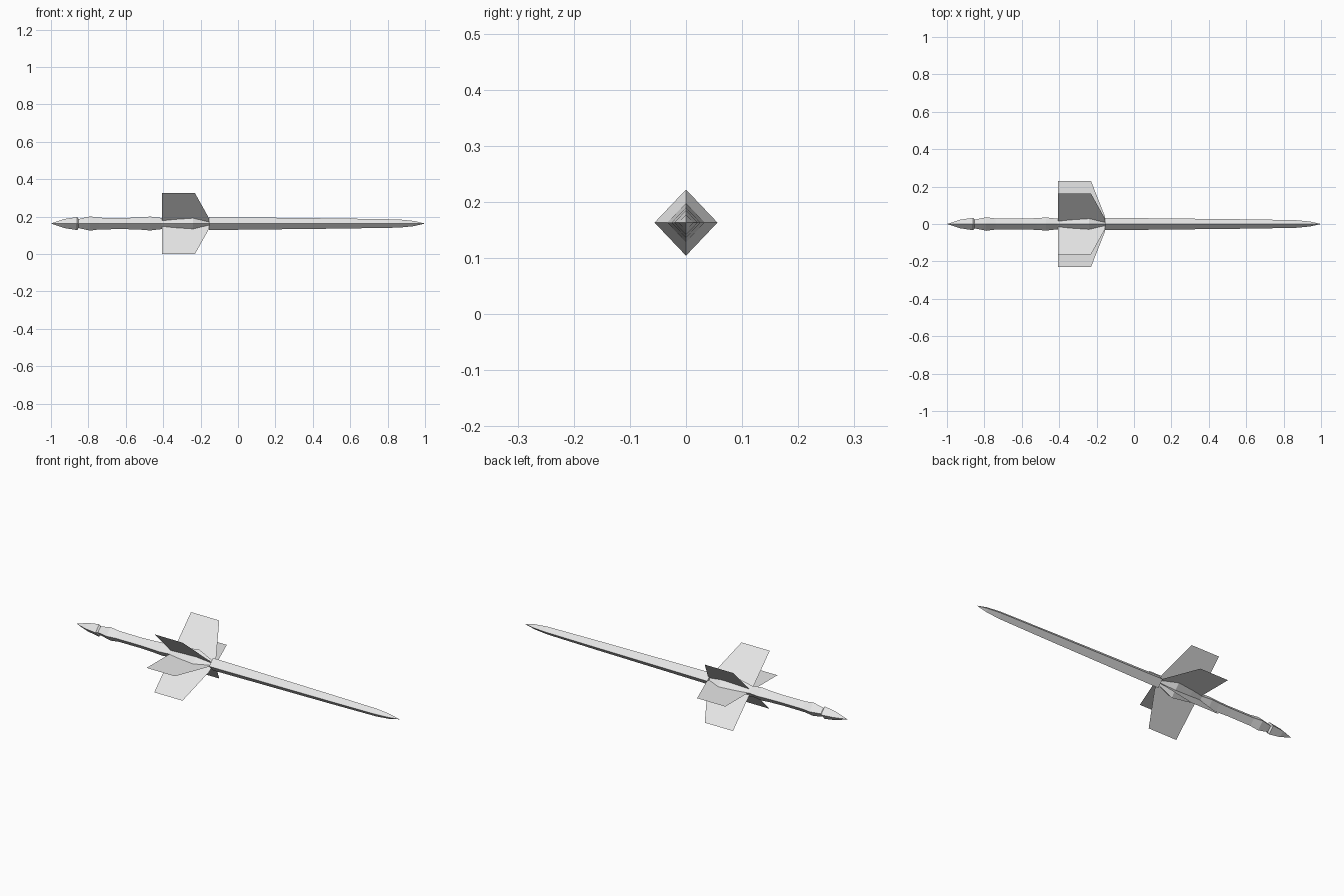
import bpy, bmesh
from math import cos, sin, pi, radians

AXIS_Z = 0.163

old = bpy.data.objects.get("Cube")
if old:
    bpy.data.objects.remove(old, do_unlink=True)

grey = bpy.data.materials.new("light grey")
grey.use_nodes = True
colour = (0.8, 0.8, 0.8, 1)
grey.diffuse_color = colour
grey.node_tree.nodes["Principled BSDF"].inputs["Base Color"].default_value = colour


def finish(name, bm):
    mesh = bpy.data.meshes.new(name)
    bm.to_mesh(mesh)
    bm.free()
    mesh.materials.append(grey)
    obj = bpy.data.objects.new(name, mesh)
    obj.location.z = AXIS_Z
    bpy.context.collection.objects.link(obj)
    return obj


def diamond_shaft(name, profile):
    """Sweep a four-sided section along x through (x, radius) stations."""
    bm = bmesh.new()
    rings = []
    for x, r in profile:
        if r == 0:
            rings.append([bm.verts.new((x, 0, 0))] * 4)
        else:
            rings.append([bm.verts.new((x, 0.95 * r * cos(k * pi / 2), r * sin(k * pi / 2)))
                          for k in range(4)])
    for a, b in zip(rings, rings[1:]):
        for k in range(4):
            j = (k + 1) % 4
            corners = dict.fromkeys((a[k], a[j], b[j], b[k]))
            bm.faces.new(list(corners))
    for ring in (rings[0], rings[-1]):
        if ring[0] is not ring[1]:
            bm.faces.new(ring)
    bmesh.ops.recalc_face_normals(bm, faces=bm.faces)
    return finish(name, bm)


def fin(name, angle):
    """Flat fin standing out from the shaft axis."""
    outline = [(-0.405, 0), (-0.405, 0.23), (-0.23, 0.23), (-0.155, 0.04), (-0.155, 0)]
    bm = bmesh.new()
    bm.faces.new([bm.verts.new((x, r * cos(angle), r * sin(angle))) for x, r in outline])
    return finish(name, bm)


# Pointed pommel
diamond_shaft("pommel", [(-1, 0), (-0.93, 0.024), (-0.86, 0.035), (-0.85, 0.022)])

# Grip swelling into the hub that carries the fins
diamond_shaft("grip", [(-0.86, 0.022), (-0.84, 0.027), (-0.79, 0.038), (-0.74, 0.031),
                       (-0.6, 0.03), (-0.52, 0.033), (-0.47, 0.037), (-0.41, 0.03),
                       (-0.34, 0.045), (-0.24, 0.059), (-0.17, 0.025), (-0.15, 0.015)])

# Long tapering blade
diamond_shaft("blade", [(-0.155, 0.035), (0.55, 0.027), (0.86, 0.022),
                        (0.94, 0.014), (1, 0)])

# Six guard fins, in three pairs
for label, degrees in (("upper", 45), ("middle", 0), ("lower", -45)):
    fin(label + "_back_fin", radians(degrees))
    fin(label + "_front_fin", pi - radians(degrees))
